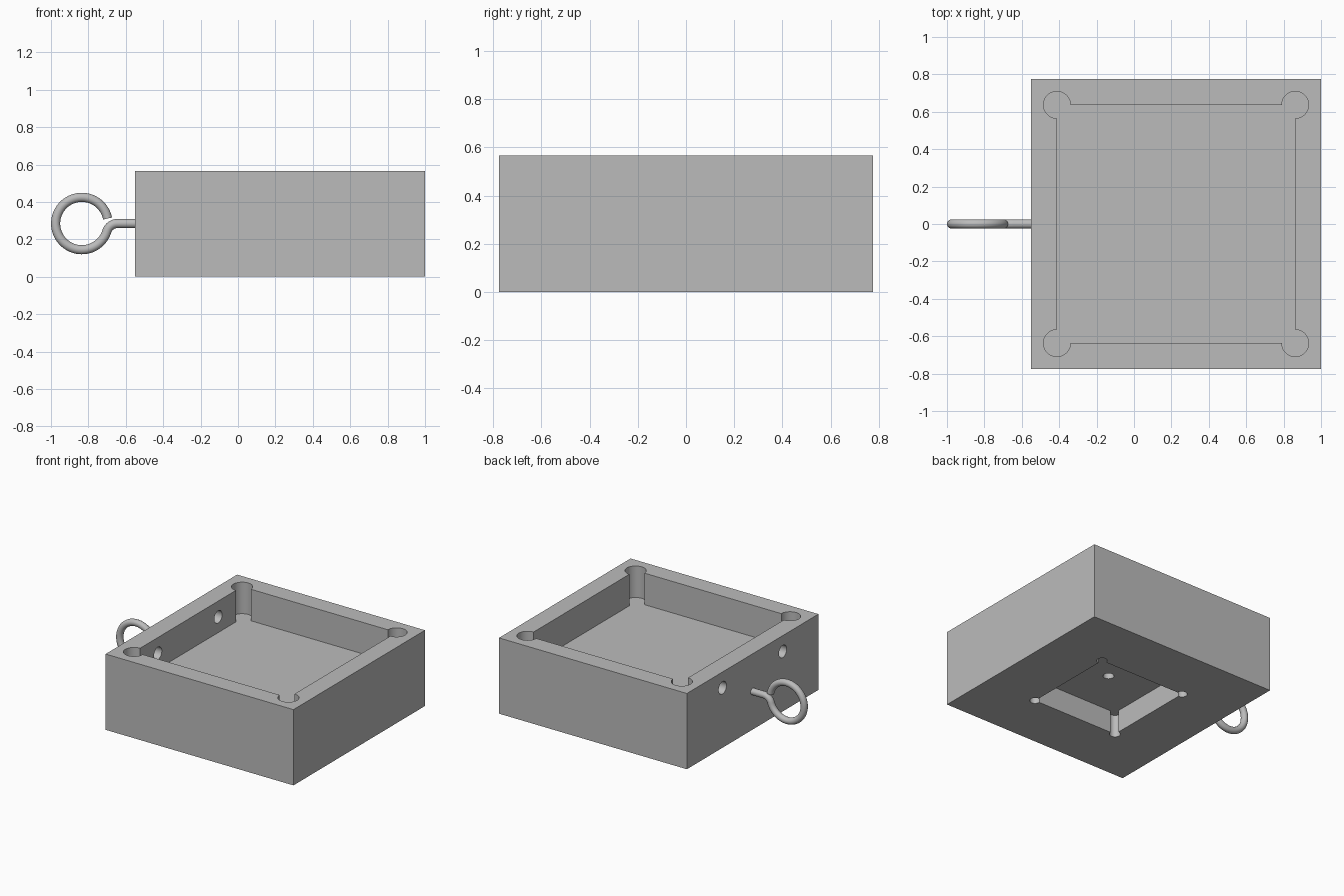
import bpy, bmesh, math
from mathutils import Matrix, Vector

if "Cube" in bpy.data.objects:
    bpy.data.objects.remove(bpy.data.objects["Cube"])

CX, HALF, H = 0.225, 0.775, 0.565      # block centre x, half width, height

grey = bpy.data.materials.new("plain grey")
grey.diffuse_color = (0.5, 0.5, 0.5, 1)
grey.use_nodes = True
grey.node_tree.nodes["Principled BSDF"].inputs["Base Color"].default_value = grey.diffuse_color


def prism(name, outline, z0, z1):
    """Extrude an xy outline, centred on the block axis, from z0 to z1."""
    bm = bmesh.new()
    face = bm.faces.new([bm.verts.new((CX + x, y, z0)) for x, y in outline])
    ext = bmesh.ops.extrude_face_region(bm, geom=[face])["geom"]
    bmesh.ops.translate(bm, vec=(0, 0, z1 - z0),
                        verts=[v for v in ext if isinstance(v, bmesh.types.BMVert)])
    bmesh.ops.recalc_face_normals(bm, faces=bm.faces)
    return to_object(name, bm)


def to_object(name, bm):
    me = bpy.data.meshes.new(name)
    bm.to_mesh(me)
    bm.free()
    ob = bpy.data.objects.new(name, me)
    bpy.context.collection.objects.link(ob)
    me.materials.append(grey)
    return ob


def circle(r, n=32):
    return [(r * math.cos(math.tau * i / n), r * math.sin(math.tau * i / n)) for i in range(n)]


def lobed_square(h, r, n=30):
    """Square with three-quarter round relief at each corner."""
    pts = []
    for k in range(4):
        c = Vector((h, h)) @ Matrix.Rotation(-k * math.pi / 2, 2)
        c = Vector((h * (1, -1, -1, 1)[k], h * (1, 1, -1, -1)[k]))
        for i in range(n + 1):
            a = -math.pi / 2 + k * math.pi / 2 + 1.5 * math.pi * i / n
            pts.append((c.x + r * math.cos(a), c.y + r * math.sin(a)))
    return pts


def activate(ob):
    bpy.ops.object.select_all(action='DESELECT')
    ob.select_set(True)
    bpy.context.view_layer.objects.active = ob


# Block
s = HALF
block = prism("block", [(-s, -s), (s, -s), (s, s), (-s, s)], 0, H)

# Cutters: top pocket, bottom recess, blind centre hole
cutters = [
    prism("top_pocket_cutter", lobed_square(0.637, 0.072), 0.33, H + 0.1),
    prism("bottom_recess_cutter", lobed_square(0.352, 0.037), -0.1, 0.167),
    prism("centre_hole_cutter", circle(0.037), 0.1, 0.25),
]
# Two holes through the left wall
for y in (-0.355, 0.355):
    bm = bmesh.new()
    bmesh.ops.create_cone(bm, cap_ends=True, segments=32, radius1=0.046, radius2=0.046, depth=0.3,
                          matrix=Matrix.Translation((-0.5, y, 0.447)) @ Matrix.Rotation(math.pi / 2, 4, 'Y'))
    cutters.append(to_object("wall_hole_cutter", bm))

for c in cutters:
    c.hide_render = True
    activate(block)
    mod = block.modifiers.new("cut", 'BOOLEAN')
    mod.operation, mod.solver, mod.object = 'DIFFERENCE', 'EXACT', c
    bpy.ops.object.modifier_apply(modifier=mod.name)
    bpy.data.objects.remove(c)
activate(block)
bpy.ops.object.shade_smooth_by_angle(angle=math.radians(30))

# Wire eye: open ring, small return bend, straight shank into the block
RX, RZ, R, BEND = -0.835, H / 2 + 0.002, 0.14, 0.06
bx = RX + math.sqrt((R + BEND) ** 2 - BEND ** 2)
meet = math.asin(BEND / (R + BEND))
start, end = math.radians(11), math.tau - meet
path = []
for i in range(73):
    a = start + (end - start) * i / 72
    path.append((RX + R * math.cos(a), RZ + R * math.sin(a)))
for i in range(1, 15):
    a = math.pi - meet + (meet - math.pi / 2) * i / 14
    path.append((bx + BEND * math.cos(a), RZ - BEND + BEND * math.sin(a)))
path.append((-0.5, RZ))

cu = bpy.data.curves.new("wire_eye", 'CURVE')
cu.dimensions = '3D'
cu.bevel_depth, cu.bevel_resolution, cu.use_fill_caps = 0.025, 5, True
sp = cu.splines.new('POLY')
sp.points.add(len(path) - 1)
for p, (x, z) in zip(sp.points, path):
    p.co = (x, 0, z, 1)
eye = bpy.data.objects.new("wire_eye", cu)
bpy.context.collection.objects.link(eye)
cu.materials.append(grey)
activate(eye)
bpy.ops.object.convert(target='MESH')
bpy.ops.object.shade_smooth_by_angle(angle=math.radians(40))
